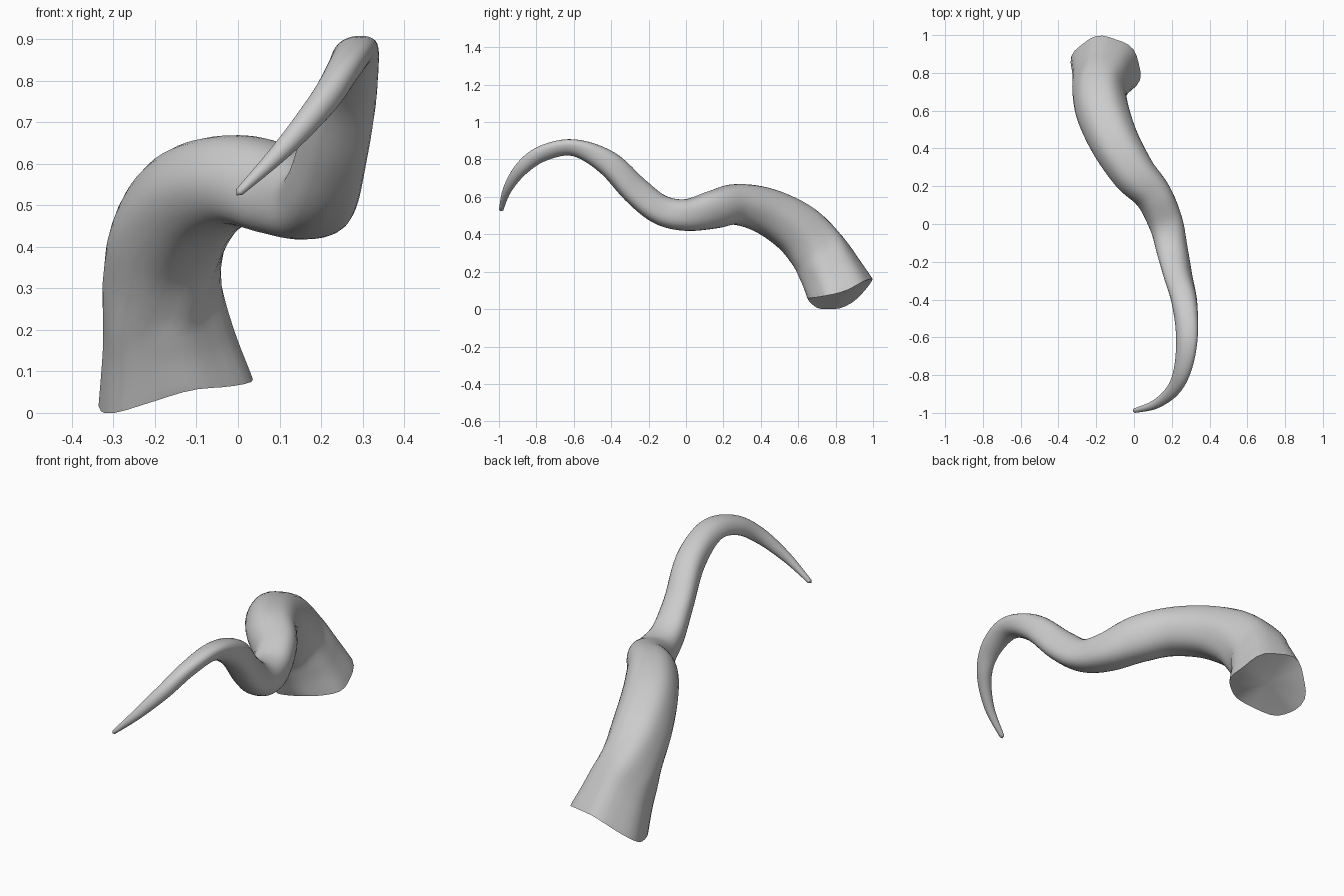
import bpy, bmesh, math
from mathutils import Vector

if "Cube" in bpy.data.objects:
    bpy.data.objects.remove(bpy.data.objects["Cube"])

# Stations along the horn: x, y, z, side radius, upper radius, squareness, sideways lean of the upper half
STATIONS = [
    (0.003, -0.988, 0.532, 0.012, 0.010, 0, 0),
    (0.112, -0.955, 0.640, 0.024, 0.024, 0, 0),
    (0.207, -0.878, 0.752, 0.036, 0.036, 0.01, 0.003),
    (0.258, -0.765, 0.833, 0.045, 0.042, 0.03, 0.012),
    (0.280, -0.60, 0.863, 0.054, 0.045, 0.05, 0.016),
    (0.268, -0.42, 0.783, 0.067, 0.066, 0.07, 0),
    (0.231, -0.27, 0.635, 0.072, 0.078, 0.08, -0.015),
    (0.202, -0.14, 0.533, 0.081, 0.080, 0.08, -0.012),
    (0.170, 0.00, 0.503, 0.090, 0.085, 0.08, 0.005),
    (0.102, 0.15, 0.533, 0.097, 0.104, 0.05, 0.015),
    (-0.002, 0.27, 0.560, 0.115, 0.110, 0.03, 0.008),
    (-0.10, 0.43, 0.524, 0.128, 0.124, 0.03, 0),
    (-0.165, 0.59, 0.432, 0.138, 0.142, 0.02, 0),
    (-0.183, 0.70, 0.315, 0.140, 0.156, 0.01, 0),
    (-0.168, 0.77, 0.200, 0.157, 0.170, 0, 0),
    (-0.150, 0.825, 0.093, 0.187, 0.188, 0, 0),
]
SIDES, STEPS = 32, 6
RIM_ROWS = 14


def catmull(a, b, c, d, t):
    return [0.5 * (2*q + (r - p)*t + (2*p - 5*q + 4*r - s)*t*t + (3*q - p - 3*r + s)*t**3)
            for p, q, r, s in zip(a, b, c, d)]


def rim_height(v):
    # Saddle-shaped lip: left side lowest, back highest
    dy = v.y - 0.82
    return max(0, 0.045 + 0.23 * (v.x + 0.15) + 0.33 * dy + 2 * dy * dy)


# Smooth the stations into a dense path
rows = []
n = len(STATIONS)
for i in range(n - 1):
    ctrl = [STATIONS[min(max(i + k, 0), n - 1)] for k in (-1, 0, 1, 2)]
    rows += [catmull(*ctrl, s / STEPS) for s in range(STEPS)]
rows.append(list(STATIONS[-1]))

# Sweep an oval, softly ridged section along the path
last = len(rows) - 1
bm = bmesh.new()
rings = []
for i, row in enumerate(rows):
    p = Vector(row[:3])
    tangent = (Vector(rows[min(i + 2, last)][:3]) - Vector(rows[max(i - 2, 0)][:3])).normalized()
    side = tangent.cross(Vector((0, 0, 1))).normalized()
    up = side.cross(tangent)
    ridge = 0.03 * max(0, i / last * 2 - 1)
    ring = []
    for k in range(SIDES):
        a = 2 * math.pi * k / SIDES
        f = 1 + ridge * math.cos(6 * a) + row[5] * (1 - math.cos(4 * a)) * 0.5
        across = row[3] * f * math.cos(a) + row[6] * math.sin(a)
        ring.append(bm.verts.new(p + side * across + up * (row[4] * f * math.sin(a))))
    rings.append(ring)

# Ease the last rows into the uneven lip
shift = [rim_height(v.co) - v.co.z for v in rings[-1]]
for j in range(RIM_ROWS):
    w = (1 - j / RIM_ROWS) ** 1.5
    for v, dz in zip(rings[last - j], shift):
        v.co.z += dz * w

# Skin the rings
for r0, r1 in zip(rings, rings[1:]):
    for k in range(SIDES):
        j = (k + 1) % SIDES
        bm.faces.new((r0[k], r0[j], r1[j], r1[k]))

# Shallow cap closing the wide end
mid = sum((v.co for v in rings[-1]), Vector()) / SIDES
hub = bm.verts.new(mid + Vector((0, 0, 0.01)))
for k in range(SIDES):
    bm.faces.new((rings[-1][k], rings[-1][(k + 1) % SIDES], hub))

# Rounded tip
tip = bm.verts.new((-0.004, -0.993, 0.524))
for k in range(SIDES):
    bm.faces.new((tip, rings[0][(k + 1) % SIDES], rings[0][k]))
bmesh.ops.recalc_face_normals(bm, faces=bm.faces)

mesh = bpy.data.meshes.new("curved_horn")
bm.to_mesh(mesh)
bm.free()
horn = bpy.data.objects.new("curved_horn", mesh)
bpy.context.collection.objects.link(horn)
bpy.context.view_layer.objects.active = horn
horn.select_set(True)
bpy.ops.object.shade_smooth_by_angle(angle=math.radians(40))
